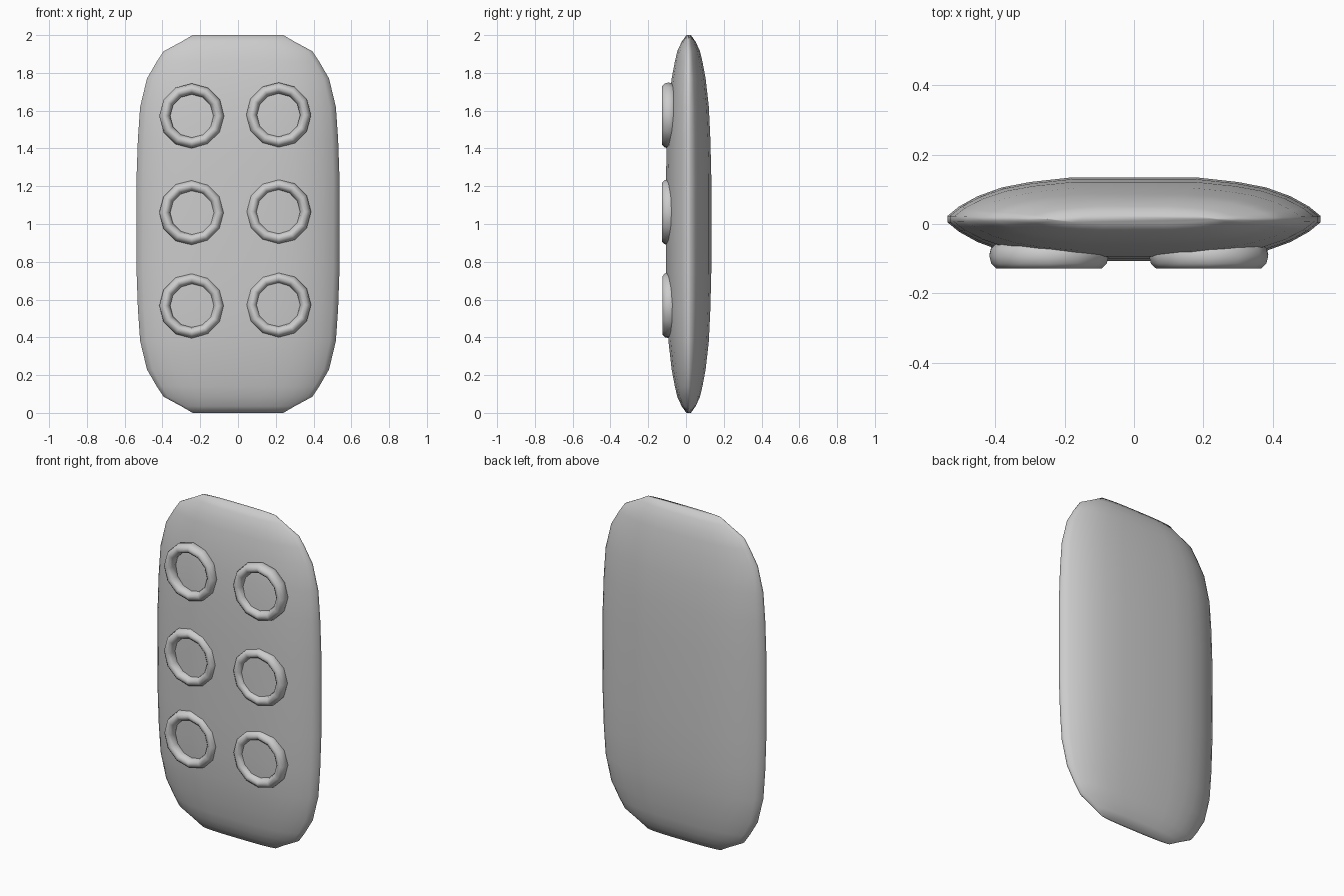
import bpy, bmesh, math

if "Cube" in bpy.data.objects:
    bpy.data.objects.remove(bpy.data.objects["Cube"])

# Body: cross-section lofted up z, mirrored in all four quadrants
QUARTER = [(1, .08), (.94, .30), (.84, .55), (.71, .76), (.56, .89), (.34, 1)]
SECTION = (QUARTER + [(-u, v) for u, v in reversed(QUARTER)]
           + [(-u, -v) for u, v in QUARTER] + [(u, -v) for u, v in reversed(QUARTER)])
# distance from the middle height, half width, half depth
HALF = [(.25, .537, .12), (.45, .53, .115), (.62, .518, .107), (.77, .482, .09),
        (.86, .43, .073), (.915, .393, .06), (.965, .30, .037), (1, .24, .012)]
LEVELS = [(1 - d, w, h) for d, w, h in reversed(HALF)] + [(1 + d, w, h) for d, w, h in HALF]

bm = bmesh.new()
rings = [[bm.verts.new((u * w, .014 + v * h, z)) for u, v in SECTION] for z, w, h in LEVELS]
n = len(SECTION)
for a, b in zip(rings, rings[1:]):
    for i in range(n):
        j = (i + 1) % n
        bm.faces.new((a[i], a[j], b[j], b[i]))
bm.faces.new(rings[0])
bm.faces.new(rings[-1])
bmesh.ops.recalc_face_normals(bm, faces=bm.faces)
for f in bm.faces:
    f.smooth = True
mesh = bpy.data.meshes.new("body")
bm.to_mesh(mesh)
bm.free()
body = bpy.data.objects.new("body", mesh)
bpy.context.collection.objects.link(body)

# Raised rings on the front, two columns of three
for side, x, lift in (("left", -.245, 0), ("right", .215, .005)):
    for row, z, y in (("top", 1.572, -.092), ("middle", 1.06, -.092), ("bottom", .567, -.089)):
        bpy.ops.mesh.primitive_torus_add(
            location=(x, y, z + lift), rotation=(math.pi / 2, 0, 0),
            major_segments=12, minor_segments=10, major_radius=.143, minor_radius=.029)
        ring = bpy.context.object
        ring.name = f"ring_{side}_{row}"
        ring.scale.z = 1.3
        bpy.ops.object.shade_smooth()
